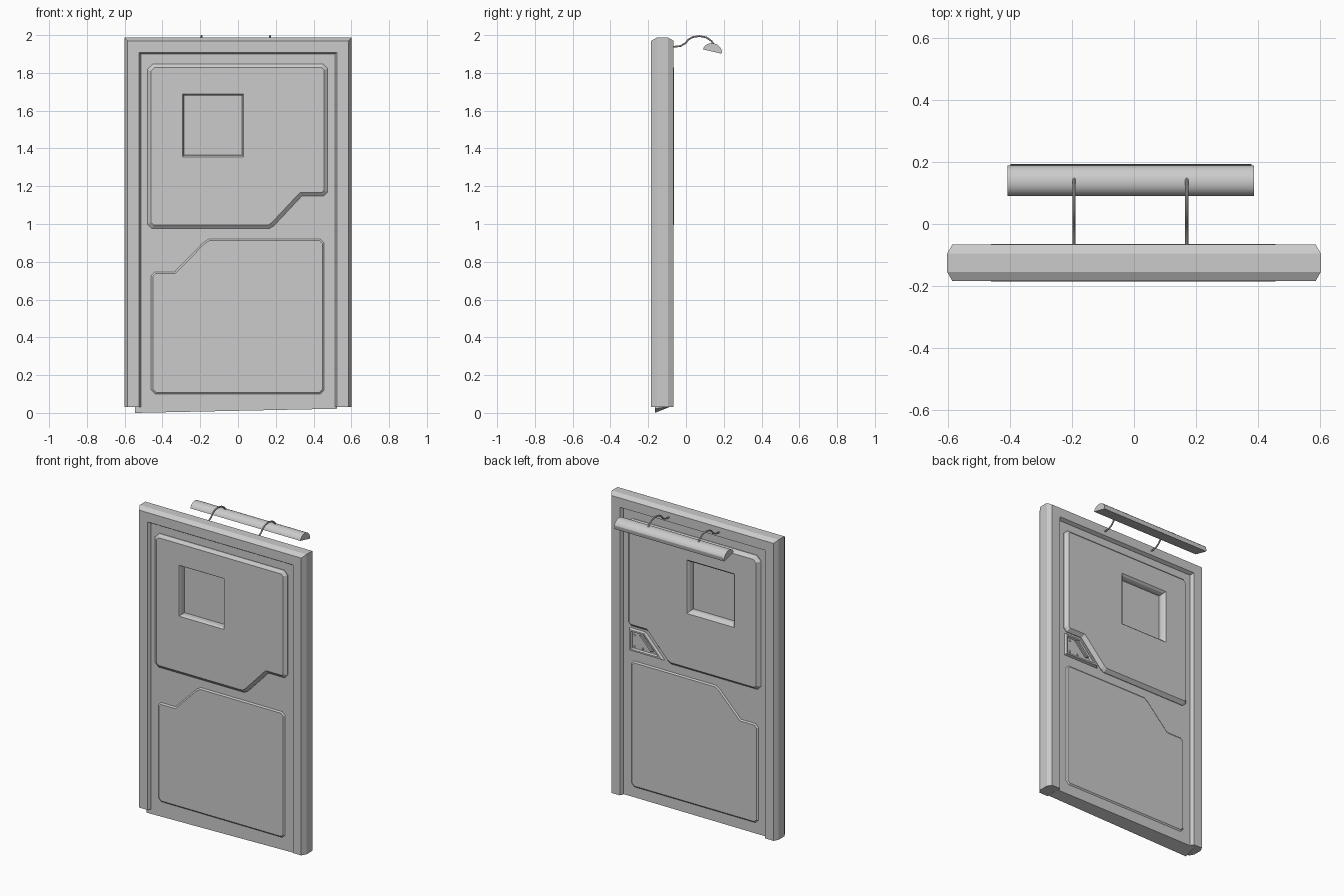
import bpy, bmesh, math
from mathutils import Vector

if "Cube" in bpy.data.objects:
    bpy.data.objects.remove(bpy.data.objects["Cube"])


def finish(name, bm, smooth=False):
    bmesh.ops.recalc_face_normals(bm, faces=bm.faces[:])
    mesh = bpy.data.meshes.new(name)
    bm.to_mesh(mesh)
    bm.free()
    ob = bpy.data.objects.new(name, mesh)
    bpy.context.collection.objects.link(ob)
    if smooth:
        bpy.ops.object.select_all(action='DESELECT')
        ob.select_set(True)
        bpy.context.view_layer.objects.active = ob
        bpy.ops.object.shade_smooth_by_angle(angle=math.radians(35))
    return ob


def skin(bm, rings):
    """Join successive closed rings of vertices and cap both ends."""
    n = len(rings[0])
    for a, b in zip(rings, rings[1:]):
        for i in range(n):
            j = (i + 1) % n
            bm.faces.new((a[i], a[j], b[j], b[i]))
    return bm.faces.new(rings[0]), bm.faces.new(rings[-1])


def inset(points, d):
    """Mitred inward offset of a flat outline."""
    pts = [Vector(p) for p in points]
    n = len(pts)
    area = sum(pts[i - 1].x * pts[i].y - pts[i].x * pts[i - 1].y for i in range(n))
    s = 1 if area > 0 else -1
    out = []
    for i, p in enumerate(pts):
        e1 = (p - pts[i - 1]).normalized()
        e2 = (pts[(i + 1) % n] - p).normalized()
        n1, n2 = Vector((-e1.y, e1.x)) * s, Vector((-e2.y, e2.x)) * s
        out.append(p + (n1 + n2) * (d / (1 + n1.dot(n2))))
    return out


def panel(name, outline, levels):
    """Stack insets of an x-z outline at given y levels: (inset, y)."""
    bm = bmesh.new()
    rings = [[bm.verts.new((p.x, y, p.y)) for p in inset(outline, d)] for d, y in levels]
    skin(bm, rings)
    return finish(name, bm)


# Door frame: bevelled section swept round three sides
section = [(0, -0.154), (0.017, -0.184), (0.078, -0.184), (0.088, -0.168),
           (0.088, -0.086), (0.078, -0.066), (0.017, -0.066), (0, -0.095)]
bm = bmesh.new()
rings = []
for sx, sz in ((-1, 0), (-1, 1), (1, 1), (1, 0)):
    rings.append([bm.verts.new((sx * (0.602 - d), y, 1.987 - d if sz else 0.03))
                  for d, y in section])
skin(bm, rings)
finish("door_frame", bm)

# Door leaf with uneven bottom edge
bm = bmesh.new()
F, B = -0.165, -0.09
low = [(-0.545, F, 0.0), (0.525, F, 0.022), (0.525, B, 0.032), (-0.545, B, 0.03)]
skin(bm, [[bm.verts.new(p) for p in low],
          [bm.verts.new((x, y, 1.93)) for x, y, z in low]])
leaf = finish("door_leaf", bm)

# Raised upper and lower panels, front and back
upper = [(-0.45, 1.848), (0.45, 1.848), (0.475, 1.823), (0.475, 1.17), (0.455, 1.148),
         (0.338, 1.148), (0.19, 0.99), (0.165, 0.975), (-0.455, 0.975),
         (-0.48, 1.0), (-0.48, 1.818)]
lower = [(-0.46, 0.725), (-0.44, 0.747), (-0.335, 0.747), (-0.185, 0.9), (-0.155, 0.921),
         (0.435, 0.921), (0.456, 0.9), (0.456, 0.12), (0.435, 0.1), (-0.438, 0.1),
         (-0.46, 0.122)]
upper_front = panel("upper_panel_front", upper, [(0, -0.145), (0, -0.169), (0.02, -0.185)])
upper_back = panel("upper_panel_back", upper, [(0, -0.105), (0, -0.086), (0.02, -0.064)])
panel("lower_panel_front", lower, [(0, -0.14), (0, F), (0.009, -0.172)])
panel("lower_panel_back", lower, [(0, -0.11), (0, B), (0.009, -0.083)])

# Window recesses cut from both sides, leaving a thin pane
window = [(-0.287, 1.364), (0.022, 1.364), (0.022, 1.68), (-0.287, 1.68)]
cut_front = panel("window_cutter_front", window,
                  [(-0.012, -0.2), (-0.008, -0.185), (-0.003, -0.178), (0, -0.168), (0, -0.14)])
cut_back = panel("window_cutter_back", window,
                 [(-0.026, -0.052), (-0.017, -0.064), (-0.006, -0.076), (0, -0.092), (0, -0.11)])
for cutter, targets in ((cut_front, (leaf, upper_front)), (cut_back, (leaf, upper_back))):
    cutter.hide_render = True
    cutter.hide_viewport = True
    cutter.display_type = 'WIRE'
    for ob in targets:
        m = ob.modifiers.new("window", 'BOOLEAN')
        m.operation = 'DIFFERENCE'
        m.solver = 'EXACT'
        m.object = cutter

# Latch plate in the panel notch on the back: raised rim, sunk middle
plate = [(0.468, 0.985), (0.468, 1.132), (0.352, 1.132), (0.215, 0.985)]
panel("latch_plate", plate, [(0, -0.1), (0, B), (0.006, -0.074), (0.016, -0.074), (0.022, -0.085)])
panel("latch_lever", [(0.31, 1.02), (0.39, 1.105), (0.375, 1.115), (0.29, 1.025)],
      [(0, -0.09), (0, -0.076), (0.003, -0.072)])
for i, (x, z) in enumerate(((0.43, 1.095), (0.43, 1.02), (0.37, 1.02))):
    hexa = [(x + 0.007 * math.cos(k * math.pi / 3), z + 0.007 * math.sin(k * math.pi / 3))
            for k in range(6)]
    panel(f"latch_bolt_{i}", hexa, [(0, -0.09), (0, -0.082), (0.002, -0.08)])

# Lamp shade: tilted half-round bar with a hollow underside
tilt = math.radians(-13)
arc = []
for k in range(17):
    t = math.pi * k / 16
    a, b = 0.05 * math.cos(t), 0.044 * math.sin(t)
    arc.append((0.139 + a * math.cos(tilt) - b * math.sin(tilt),
                1.913 + a * math.sin(tilt) + b * math.cos(tilt)))
bm = bmesh.new()
ends = [[bm.verts.new((x, y, z)) for y, z in arc] for x in (-0.407, 0.387)]
skin(bm, ends)
bmesh.ops.recalc_face_normals(bm, faces=bm.faces[:])
under = min(bm.faces, key=lambda f: f.calc_center_median().z)
bmesh.ops.inset_region(bm, faces=[under], thickness=0.012)
up = Vector((0, -math.sin(tilt), math.cos(tilt))) * 0.018
hollow = bmesh.ops.extrude_discrete_faces(bm, faces=[under])["faces"][0]
bmesh.ops.translate(bm, verts=hollow.verts[:], vec=up)
finish("lamp_shade", bm, smooth=True)

# Curved lamp arms
path = [(-0.075, 1.937), (-0.03, 1.942), (-0.003, 1.957), (0.012, 1.976), (0.036, 1.99),
        (0.072, 1.995), (0.107, 1.988), (0.136, 1.968), (0.149, 1.945)]
for side, x in (("left", -0.193), ("right", 0.17)):
    bm = bmesh.new()
    rings = []
    for i, (y, z) in enumerate(path):
        q, p = path[min(i + 1, len(path) - 1)], path[max(i - 1, 0)]
        d = Vector((q[0] - p[0], q[1] - p[1])).normalized()
        rings.append([])
        for k in range(10):
            c, s = 0.005 * math.cos(k * math.tau / 10), 0.005 * math.sin(k * math.tau / 10)
            rings[-1].append(bm.verts.new((x + c, y - d.y * s, z + d.x * s)))
    skin(bm, rings)
    finish("lamp_arm_" + side, bm, smooth=True)
